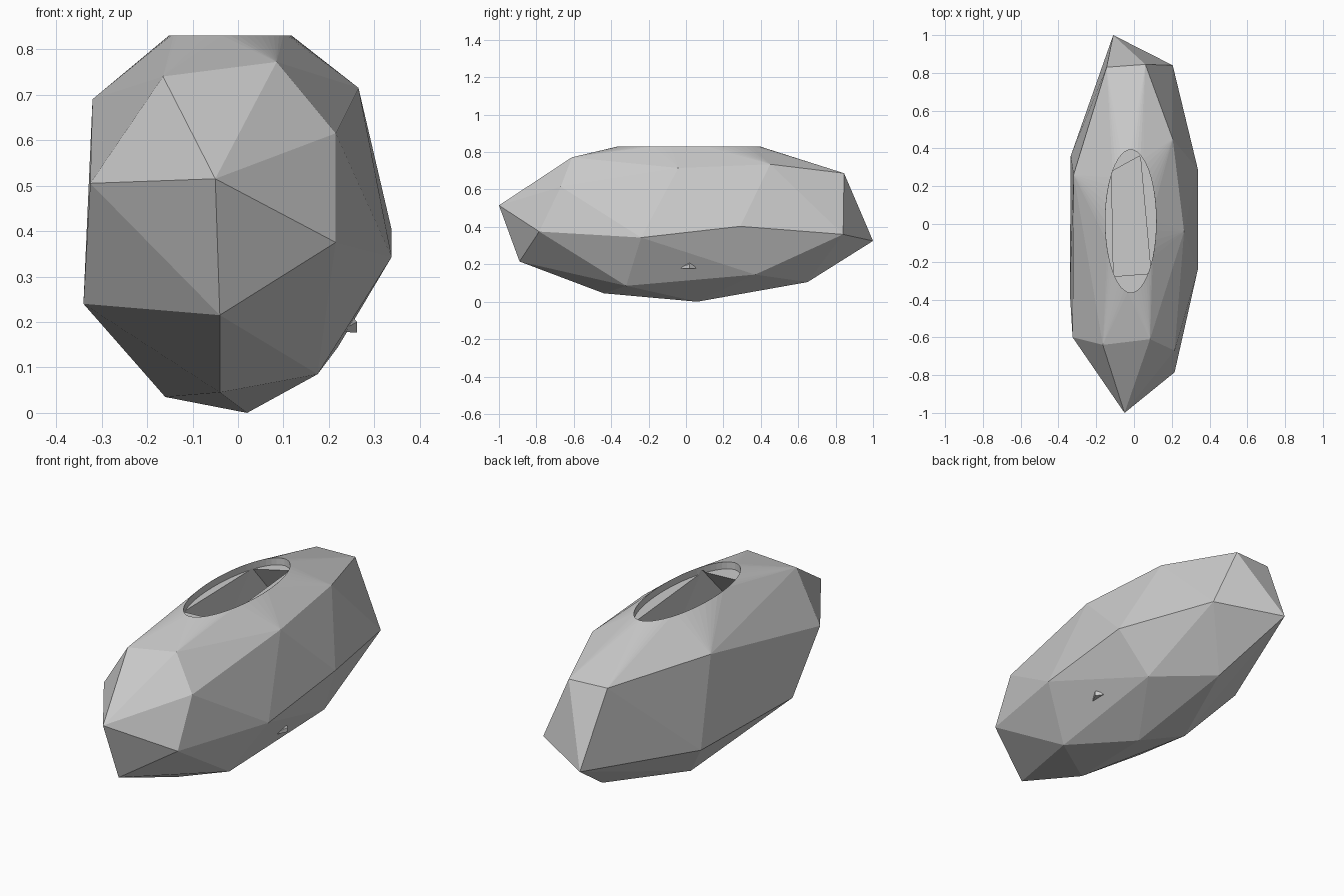
import bpy, bmesh
from math import cos, sin, tau

if "Cube" in bpy.data.objects:
    bpy.data.objects.remove(bpy.data.objects["Cube"])


def hull(name, pts):
    """Flat-faced convex solid around a few points."""
    bm = bmesh.new()
    for p in pts:
        bm.verts.new(p)
    res = bmesh.ops.convex_hull(bm, input=bm.verts)
    junk = {g for g in res["geom_interior"] + res["geom_unused"]
            if isinstance(g, bmesh.types.BMVert)}
    bmesh.ops.delete(bm, geom=list(junk), context='VERTS')
    bmesh.ops.dissolve_limit(bm, angle_limit=0.002, verts=bm.verts, edges=bm.edges)
    bmesh.ops.recalc_face_normals(bm, faces=bm.faces)
    me = bpy.data.meshes.new(name)
    bm.to_mesh(me)
    bm.free()
    ob = bpy.data.objects.new(name, me)
    bpy.context.collection.objects.link(ob)
    return ob


def ellipse(z, k=1.0, n=48):
    return [(-0.017 + 0.135 * k * cos(i * tau / n),
             0.015 + 0.38 * k * sin(i * tau / n), z) for i in range(n)]


def carve(target, cutter):
    m = target.modifiers.new(cutter.name, 'BOOLEAN')
    m.operation = 'DIFFERENCE'
    m.solver = 'EXACT'
    m.object = cutter
    bpy.context.view_layer.objects.active = target
    bpy.ops.object.modifier_apply(modifier=m.name)
    bpy.data.objects.remove(cutter)


# faceted outer body, topped by the oval rim
corners = [
    # front
    (-.05, -1, .515), (-.04, -.89, .215), (-.165, -.64, .74), (.085, -.61, .772),
    (.215, -.785, .375), (.215, -.67, .615),
    # left side
    (-.325, -.6, .505), (-.34, -.36, .24), (-.335, .36, .25), (-.32, .26, .69),
    # right side
    (.338, -.24, .343), (.338, .29, .403), (.265, -.04, .715), (.205, .45, .735),
    # underside
    (.175, -.32, .085), (.22, .37, .145), (.02, .06, 0), (-.04, -.44, .045),
    (-.16, .19, .035), (.01, .65, .105),
    # back
    (-.11, 1, .325), (.06, .845, .687), (-.145, .83, .69), (.205, .84, .36)]
body = hull("stone_vessel", corners + ellipse(0.83))

# oval mouth, then the wider hollow under it
carve(body, hull("mouth_cut", ellipse(0.795, 0.995) + ellipse(0.95, 0.995)))
carve(body, hull("hollow_cut", [
    (-.115, .27, .81), (.03, .35, .81), (.085, -.25, .81), (-.105, -.265, .81),
    (.225, .02, .18), (-.265, .02, .18), (-.03, -.77, .18), (-.02, .74, .18)]))

# small chip poking out of the right flank
hull("side_chip", [(.262, .02, .177), (.262, .02, .2), (.22, -.06, .178),
                   (.22, .08, .178), (.245, .02, .22)])
